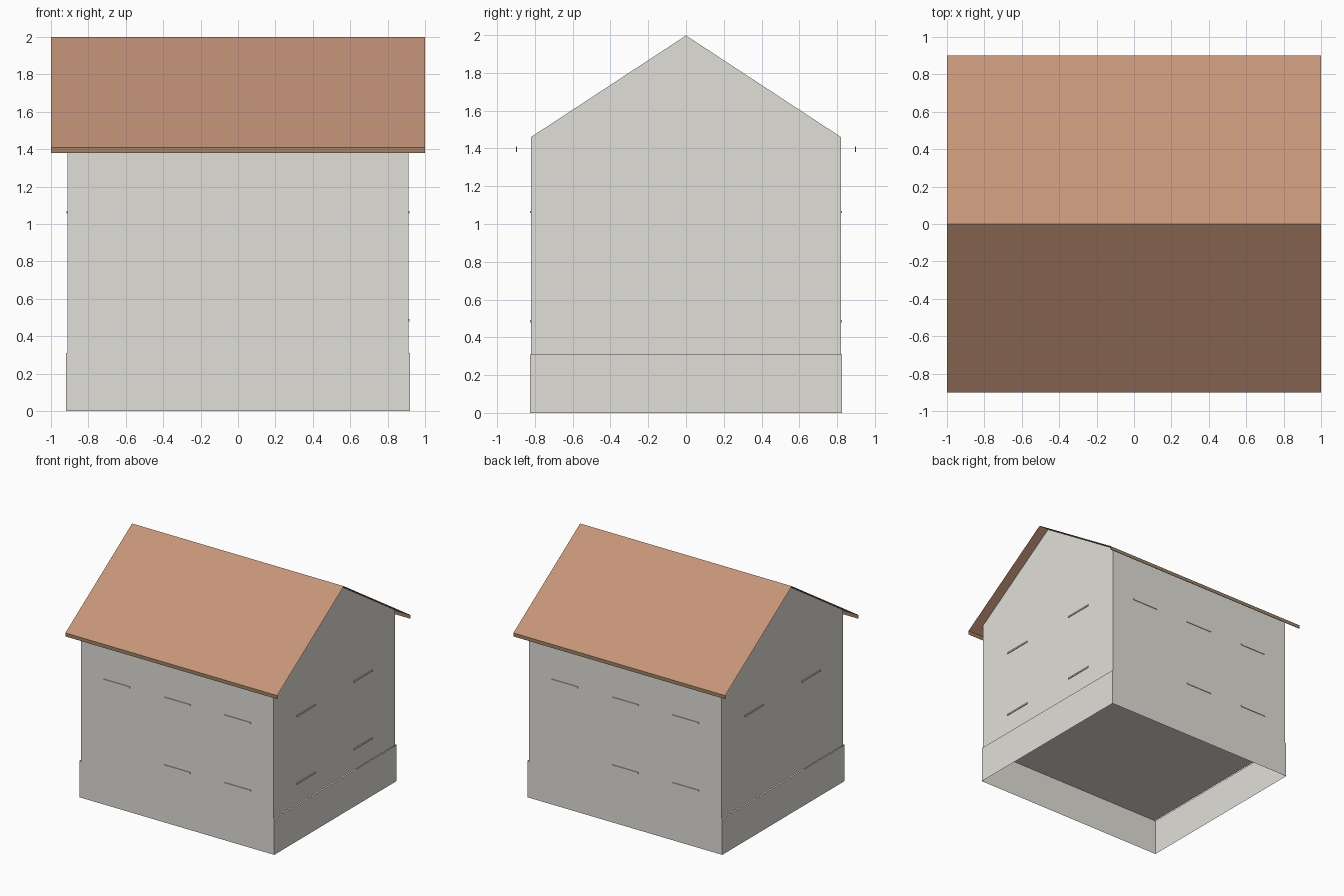
import bpy
import bmesh
from mathutils import Vector

if "Cube" in bpy.data.objects:
    bpy.data.objects.remove(bpy.data.objects["Cube"])


def material(name, rgb):
    """Flat material from an 8-bit sRGB colour."""
    linear = [((c / 255 + 0.055) / 1.055) ** 2.4 for c in rgb] + [1]
    mat = bpy.data.materials.new(name)
    mat.use_nodes = True
    mat.diffuse_color = linear
    mat.node_tree.nodes["Principled BSDF"].inputs["Base Color"].default_value = linear
    return mat


PLASTER = material("pale grey plaster", (225, 223, 216))
TILE = material("terracotta roof", (197, 149, 121))
TIMBER = material("brown timber", (158, 132, 102))


def add_object(name, bm, mat):
    mesh = bpy.data.meshes.new(name)
    bm.to_mesh(mesh)
    bm.free()
    mesh.materials.append(mat)
    obj = bpy.data.objects.new(name, mesh)
    bpy.context.collection.objects.link(obj)
    return obj


def sweep_x(bm, profile, half, closed=False):
    """Sweep a (y, z) profile along x into a sheet; closed also caps the ends."""
    ends = [[bm.verts.new((x, y, z)) for y, z in profile] for x in (-half, half)]
    for i in range(len(profile) - 1):
        bm.faces.new((ends[0][i], ends[1][i], ends[1][i + 1], ends[0][i + 1]))
    if closed:
        bm.faces.new(ends[0][::-1])
        bm.faces.new(ends[1])


def box(name, centre, size, mat):
    bm = bmesh.new()
    bmesh.ops.create_cube(bm, size=1)
    for v in bm.verts:
        v.co = Vector(centre) + v.co * Vector(size)
    return add_object(name, bm, mat)


WALL_X, WALL_Y, FLOOR = 0.91, 0.82, 0.306
EAVE_Y, EAVE_Z, RIDGE = 0.9, 1.41, 2.0
wall_top = RIDGE - (RIDGE - EAVE_Z) * WALL_Y / EAVE_Y

# Gabled house body: eave walls, floor and gables, open under the roof
bm = bmesh.new()
drop = 0.002
sweep_x(bm, [(0, RIDGE - drop), (-WALL_Y, wall_top - drop), (-WALL_Y, FLOOR),
             (WALL_Y, FLOOR), (WALL_Y, wall_top - drop)], WALL_X, closed=True)
body_roof = [f for f in bm.faces if f.normal.z > 0.1 or
             (max(v.co.z for v in f.verts) > 1.9 and len(f.verts) == 4)]
bmesh.ops.delete(bm, geom=body_roof, context="FACES_ONLY")
bmesh.ops.recalc_face_normals(bm, faces=bm.faces)
add_object("house_walls", bm, PLASTER)

# Plinth skirt, open above and below
bm = bmesh.new()
bmesh.ops.create_cube(bm, size=1)
for v in bm.verts:
    v.co = (v.co.x * 1.84, v.co.y * 1.65, (v.co.z + 0.5) * 0.31)
bm.normal_update()
bmesh.ops.delete(bm, geom=[f for f in bm.faces if abs(f.normal.z) > 0.5],
                 context="FACES_ONLY")
add_object("plinth", bm, PLASTER)

# Thin two-slope roof
bm = bmesh.new()
sweep_x(bm, [(-EAVE_Y, EAVE_Z), (0, RIDGE), (EAVE_Y, EAVE_Z)], 1.0)
add_object("roof", bm, TILE)

# Eave boards and window sills, front and back (back is a half turn of front)
SILL = 0.25
UPPER, LOWER = 1.063, 0.485
for side, turn in (("front", 1), ("back", -1)):
    box(side + "_eave_board", (0, -turn * (EAVE_Y - 0.002), 1.395),
        (2, 0.004, 0.03), TIMBER)
    for level, z, places in (("upper", UPPER, (-0.57, 0, 0.57)),
                             ("lower", LOWER, (0, 0.57))):
        for i, x in enumerate(places):
            box(f"{side}_{level}_sill_{i + 1}", (turn * x, -turn * (WALL_Y + 0.002), z),
                (SILL, 0.008, 0.012), PLASTER)

# Gable sills: two storeys on the left, upper storey only on the right
for side, sx, levels in (("left", 1, (UPPER, LOWER)), ("right", -1, (UPPER,))):
    for z in levels:
        for y in (-0.385, 0.385):
            box(side + "_gable_sill", (sx * (WALL_X + 0.002), y, z),
                (0.01, SILL, 0.012), PLASTER)
